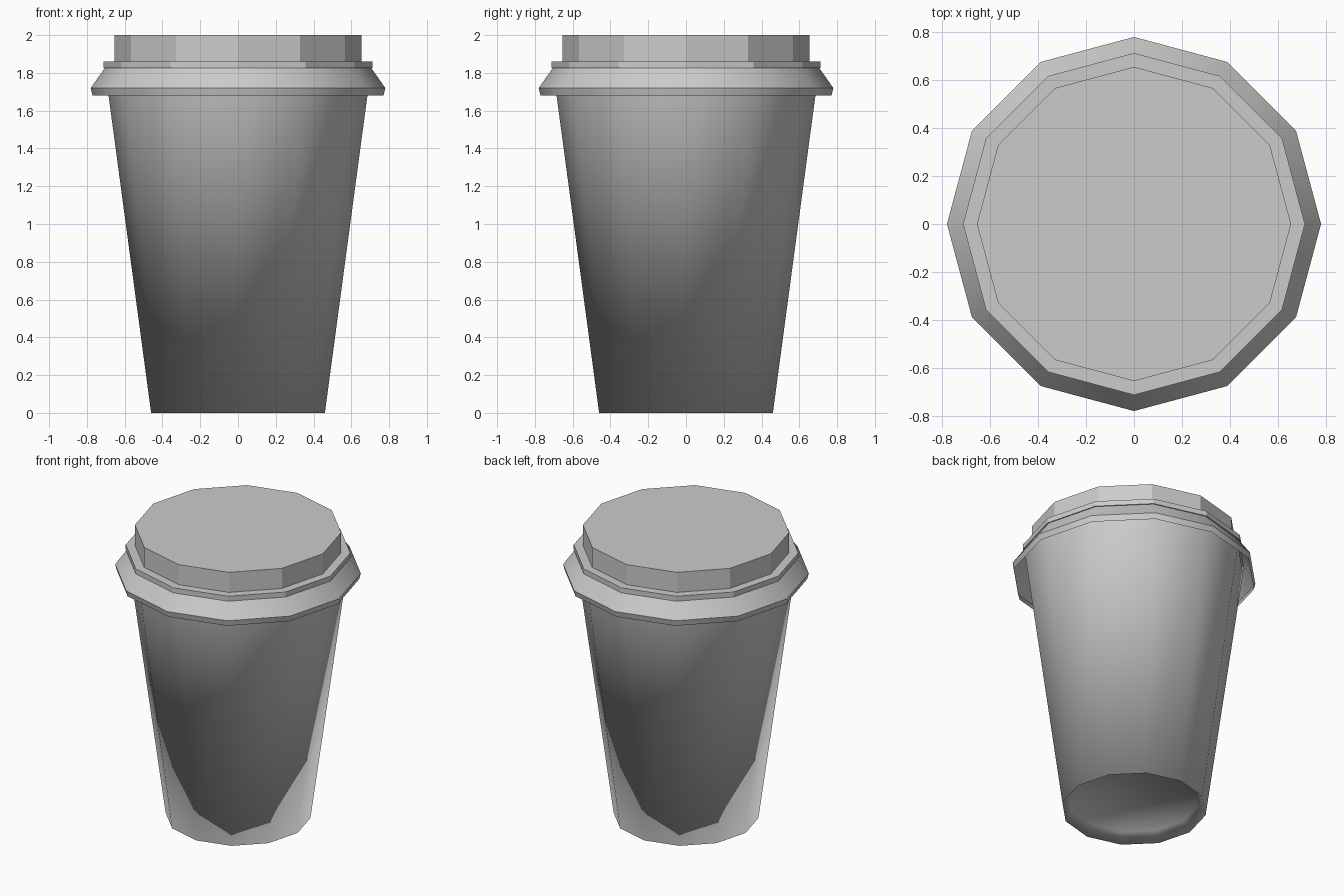
import bpy, bmesh
from math import cos, sin, tau, radians

if "Cube" in bpy.data.objects:
    bpy.data.objects.remove(bpy.data.objects["Cube"])

SIDES = 12

def lathe(name, profile, cap_first=False, cap_last=False, angle=29.8):
    """Revolve (radius, z) points into a 12-sided shell."""
    bm = bmesh.new()
    rings = [[bm.verts.new((r * cos(tau * i / SIDES), r * sin(tau * i / SIDES), z))
              for i in range(SIDES)] for r, z in profile]
    for a, b in zip(rings, rings[1:]):
        for i in range(SIDES):
            j = (i + 1) % SIDES
            bm.faces.new((a[i], a[j], b[j], b[i]))
    if cap_first:
        bm.faces.new(rings[0][::-1])
    if cap_last:
        bm.faces.new(rings[-1])
    mesh = bpy.data.meshes.new(name)
    bm.to_mesh(mesh)
    bm.free()
    obj = bpy.data.objects.new(name, mesh)
    bpy.context.collection.objects.link(obj)
    bpy.ops.object.select_all(action='DESELECT')
    obj.select_set(True)
    bpy.context.view_layer.objects.active = obj
    bpy.ops.object.shade_smooth_by_angle(angle=radians(angle))
    return obj

# Tapered cup with a shallow recess underneath
lathe("cup", [(0.41, 0.065), (0.46, 0), (0.70, 1.79)], cap_first=True, angle=179)

# Lid: open skirt, sloping brim, stepped ledge and raised cap
lathe("lid", [(0.77, 1.68), (0.78, 1.72), (0.706, 1.825), (0.713, 1.825),
              (0.713, 1.86), (0.655, 1.86), (0.655, 2.0)], cap_last=True)
